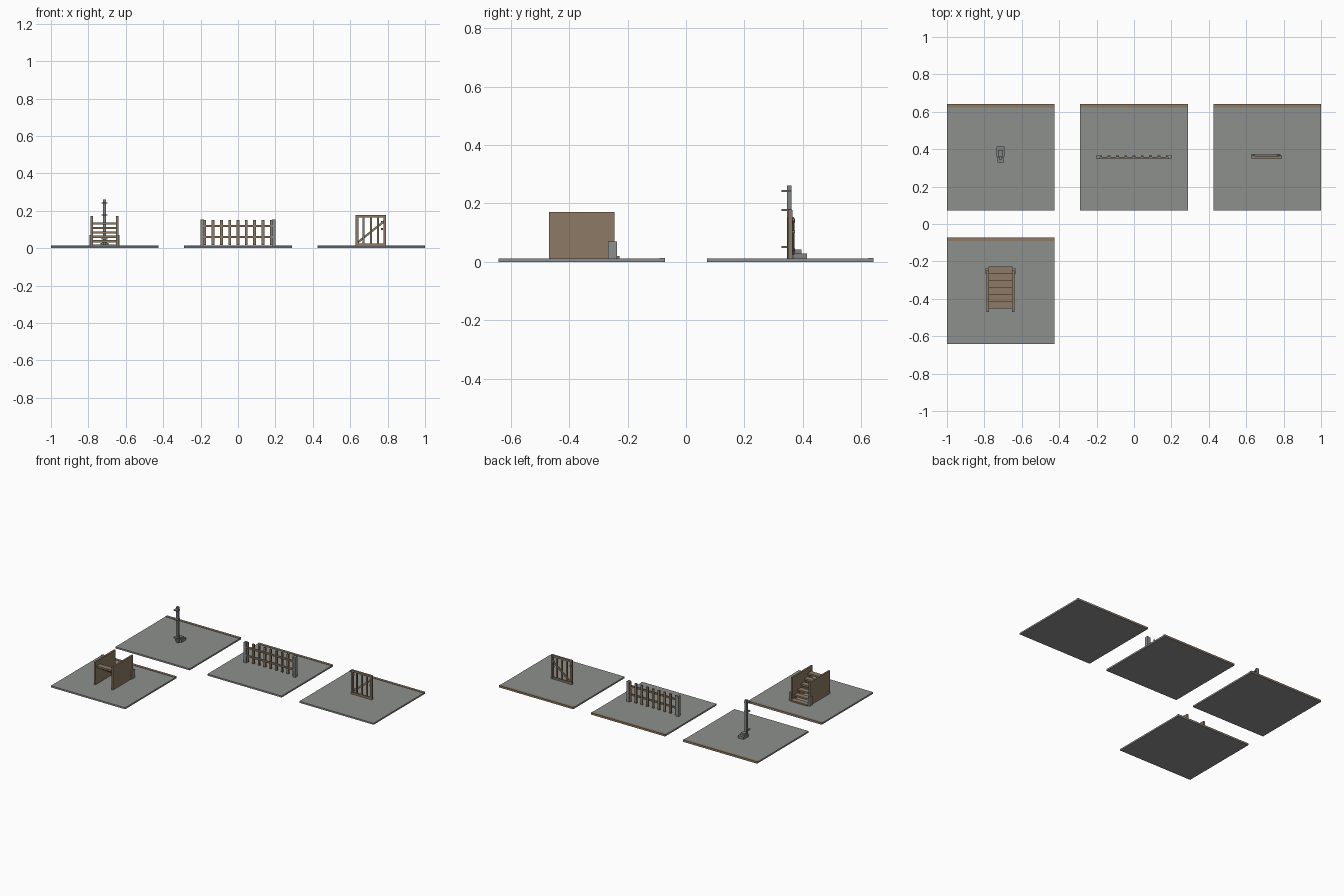
import bpy
import math

if "Cube" in bpy.data.objects:
    bpy.data.objects.remove(bpy.data.objects["Cube"])


def material(name, rgb):
    m = bpy.data.materials.new(name)
    m.use_nodes = True
    m.diffuse_color = (*rgb, 1)
    m.node_tree.nodes["Principled BSDF"].inputs["Base Color"].default_value = (*rgb, 1)
    return m


stone = material("stone grey", (0.27, 0.28, 0.27))
wood = material("weathered wood", (0.27, 0.195, 0.13))
iron = material("dull iron", (0.21, 0.23, 0.235))


def box(name, x, y, z, mat):
    """Box from (min, max) pairs on each axis."""
    bpy.ops.mesh.primitive_cube_add(size=1, location=[sum(p) / 2 for p in (x, y, z)])
    ob = bpy.context.object
    ob.name = name
    ob.scale = [p[1] - p[0] for p in (x, y, z)]
    bpy.ops.object.transform_apply(location=False, rotation=False, scale=True)
    ob.data.materials.append(mat)
    return ob


def around(c, width):
    return (c - width / 2, c + width / 2)


GROUND = 0.011
COL = 0.7125
ROW = 0.357

# Four display slabs, each with a wooden strip along its back edge
for cx, cy in ((-COL, ROW), (0, ROW), (COL, ROW), (-COL, -ROW)):
    box("slab", around(cx, 0.575), around(cy, 0.57), (0, GROUND), stone)
    back = cy + 0.285
    box("back_strip", around(cx, 0.575), (back - 0.018, back), (0.001, 0.0135), wood)

# Stairs: open treads between two solid side panels, short posts at the foot
SX = -0.714
for side in (-1, 1):
    box("stair_side", around(SX + side * 0.068, 0.012), (-0.47, -0.245), (GROUND, 0.171), wood)
    box("stair_foot_post", around(SX + side * 0.072, 0.016), (-0.268, -0.236), (GROUND, 0.07), stone)
for i in range(6):
    y = -0.228 - i * 0.0375
    top = 0.02 + i * 0.0235
    box("stair_tread", around(SX, 0.128), (y - 0.0375, y), (top - 0.012, top), wood)

# Iron post with three brackets and a stepped base behind it
PX = -0.714
box("post_shaft", around(PX, 0.017), (0.346, 0.362), (GROUND, 0.261), iron)
for z in (0.242, 0.178, 0.05):
    box("post_bracket", around(PX, 0.03), (0.328, 0.358), around(z, 0.007), iron)
box("post_base_lower", around(PX, 0.044), (0.362, 0.414), (GROUND, 0.029), iron)
box("post_base_upper", around(PX, 0.027), (0.362, 0.396), (0.029, 0.042), iron)

# Fence: stone end posts, two rails and a row of pickets
for side in (-1, 1):
    box("fence_end_post", around(side * 0.191, 0.019), (0.347, 0.37), (GROUND, 0.153), stone)
for z in (0.119, 0.061):
    box("fence_rail", (-0.19, 0.19), (0.349, 0.359), around(z, 0.011), wood)
for i in range(-4, 5):
    box("fence_picket", around(i * 0.0445, 0.015), (0.357, 0.367), (0.016, 0.152), wood)

# Gate: frame, slim bars, diagonal brace and latches
L, R = 0.629, 0.791
for x in (L + 0.007, R - 0.007):
    box("gate_stile", around(x, 0.014), (0.35, 0.365), (GROUND, 0.178), wood)
for z in (0.172, 0.018):
    box("gate_rail", (L, R), (0.351, 0.364), around(z, 0.013), wood)
for i in (-1, 0, 1):
    box("gate_bar", around((L + R) / 2 + i * 0.039, 0.011), (0.353, 0.362), (0.018, 0.172), wood)
dx, dz = 0.142, 0.114
brace = box("gate_brace", around((L + R) / 2, math.hypot(dx, dz)), (0.363, 0.371),
            around(0.087, 0.011), wood)
brace.rotation_euler.y = -math.atan2(dz, dx)
for z in (0.14, 0.103):
    box("gate_latch", around(0.77, 0.012), (0.362, 0.373), around(z, 0.01), iron)
for z in (0.143, 0.04):
    box("gate_hinge", around(L + 0.006, 0.014), (0.362, 0.373), around(z, 0.01), iron)
